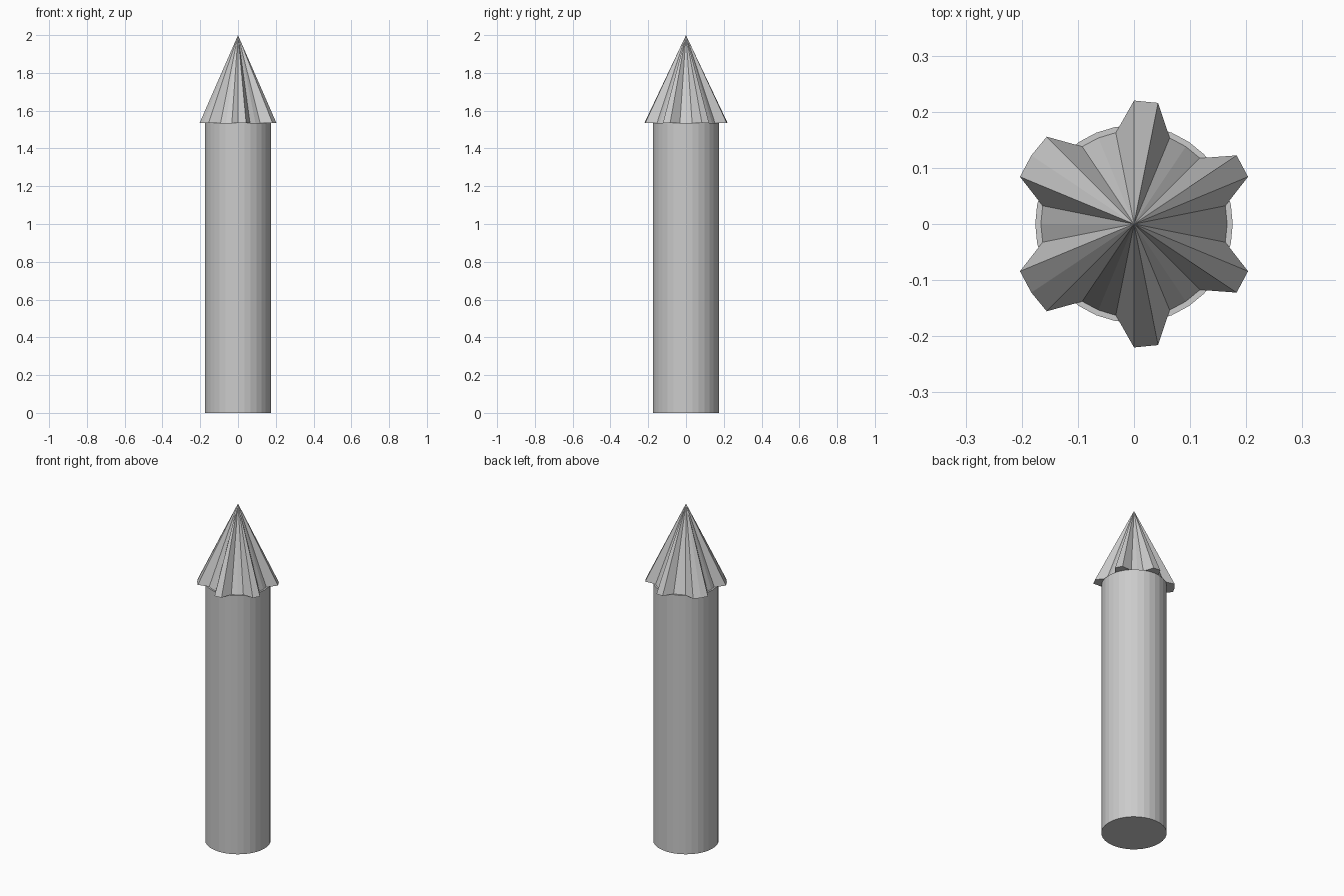
import bpy, bmesh
from math import cos, sin, tau

if "Cube" in bpy.data.objects:
    bpy.data.objects.remove(bpy.data.objects["Cube"])

SIDES = 32
BASE_Z = 1.535      # where the tip sits on the shaft
TIP_Z = 2.0
SHAFT_R = 0.176
RIDGE_R, VALLEY_R = 0.22, 0.166


def make_object(name, bm):
    bmesh.ops.recalc_face_normals(bm, faces=bm.faces)
    mesh = bpy.data.meshes.new(name)
    bm.to_mesh(mesh)
    bm.free()
    obj = bpy.data.objects.new(name, mesh)
    bpy.context.collection.objects.link(obj)
    return obj


def ring(bm, radii, z):
    return [bm.verts.new((r * cos(tau * i / SIDES), r * sin(tau * i / SIDES), z))
            for i, r in enumerate(radii)]


# Round shaft
bm = bmesh.new()
low = ring(bm, [SHAFT_R] * SIDES, 0)
high = ring(bm, [SHAFT_R] * SIDES, BASE_Z)
bm.faces.new(low)
bm.faces.new(high)
for i in range(SIDES):
    j = (i + 1) % SIDES
    bm.faces.new((low[i], low[j], high[j], high[i]))
make_object("shaft", bm)

# Fluted pointed tip: six ridges, mirrored front to back
half_ridges = {2, 3, 7, 8, 12, 13, 14}
ridges = half_ridges | {SIDES - i for i in half_ridges}
bm = bmesh.new()
rim = ring(bm, [RIDGE_R if i in ridges else VALLEY_R for i in range(SIDES)], BASE_Z)
apex = bm.verts.new((0, 0, TIP_Z))
bm.faces.new(rim)
for i in range(SIDES):
    bm.faces.new((rim[i], rim[(i + 1) % SIDES], apex))
make_object("fluted_tip", bm)
